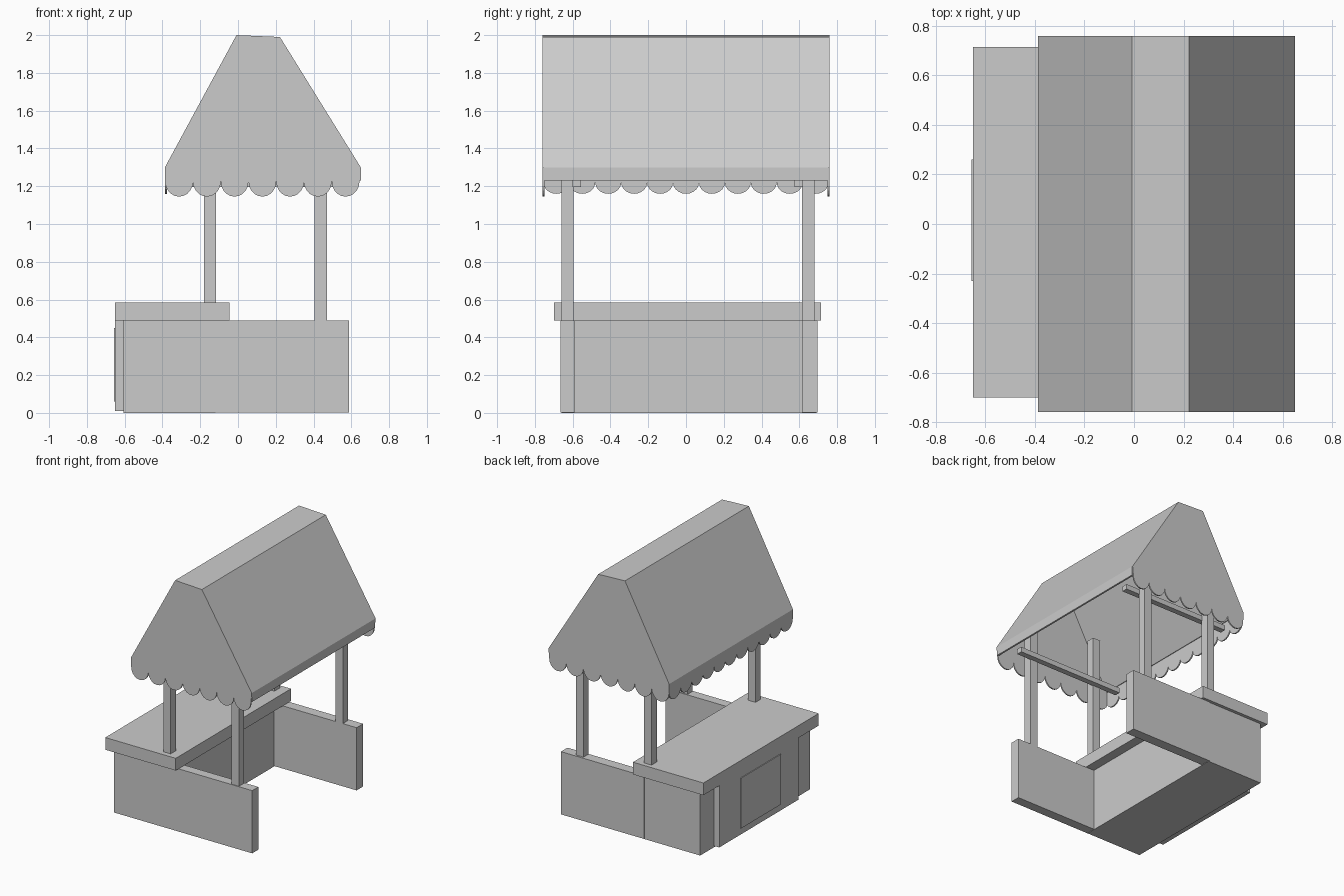
import bpy, bmesh, math

if "Cube" in bpy.data.objects:
    bpy.data.objects.remove(bpy.data.objects["Cube"])


def prism(name, pts, start, depth):
    """Extrude a closed outline; pts are 3D, depth is an offset vector."""
    bm = bmesh.new()
    vs = [bm.verts.new(p) for p in pts]
    face = bm.faces.new(vs)
    ext = bmesh.ops.extrude_face_region(bm, geom=[face])
    new = [g for g in ext["geom"] if isinstance(g, bmesh.types.BMVert)]
    bmesh.ops.translate(bm, verts=new, vec=depth)
    bmesh.ops.translate(bm, verts=bm.verts, vec=start)
    bmesh.ops.recalc_face_normals(bm, faces=bm.faces)
    me = bpy.data.meshes.new(name)
    bm.to_mesh(me)
    bm.free()
    ob = bpy.data.objects.new(name, me)
    bpy.context.collection.objects.link(ob)
    return ob


def box(name, x0, x1, y0, y1, z0, z1):
    pts = [(x0, y0, z0), (x1, y0, z0), (x1, y1, z0), (x0, y1, z0)]
    return prism(name, pts, (0, 0, 0), (0, 0, z1 - z0))


def scallops(a, b, count, z, drop, steps=10):
    """Row of rounded lobes hanging below z, running from a to b."""
    w = (b - a) / count
    pts = [(a, z)]
    for i in range(count):
        for s in range(1, steps + 1):
            t = math.pi * s / steps
            pts.append((a + w * (i + 0.5 - 0.5 * math.cos(t)),
                        z - drop * math.sin(t)))
    return pts


# Counter: body, worktop, raised front panel and its thin inset
box("counter_body", -0.605, -0.12, -0.66, 0.69, 0, 0.49)
box("counter_top", -0.65, -0.045, -0.70, 0.715, 0.49, 0.585)
box("front_panel", -0.65, -0.60, -0.45, 0.52, 0.01, 0.49)
box("front_panel_inset", -0.656, -0.64, -0.23, 0.26, 0.06, 0.45)

# Side walls, posts and roof beams at both ends
for end, w0, w1, p0, p1, b0, b1 in (
        ("front", -0.665, -0.59, -0.66, -0.595, -0.60, -0.555),
        ("back", 0.615, 0.695, 0.615, 0.68, 0.575, 0.62)):
    box(end + "_side_wall", -0.125, 0.588, w0, w1, 0.003, 0.49)
    box(end + "_counter_post", -0.18, -0.117, p0, p1, 0.58, 1.59)
    box(end + "_rear_post", 0.405, 0.47, p0, p1, 0.48, 1.58)
    box(end + "_roof_beam", -0.33, 0.59, b0, b1, 1.195, 1.235)

# Roof sheet: bent profile with a plain fascia on the open side
outer = [(0.65, 1.23), (0.65, 1.30), (0.222, 1.99), (-0.008, 2.0), (-0.387, 1.30)]
inner = [(-0.372, 1.30), (0.0, 1.986), (0.215, 1.976), (0.636, 1.297), (0.636, 1.23)]
prism("roof", [(x, 0, z) for x, z in outer + inner], (0, -0.755, 0), (0, 1.51, 0))

# Gable ends with scalloped lower edges
gable = scallops(-0.385, 0.643, 7, 1.225, 0.08) + outer[1:]
for end, y in (("front", -0.76), ("back", 0.75)):
    prism(end + "_gable", [(x, 0, z) for x, z in gable], (0, y, 0), (0, 0.01, 0))

# Scalloped valance over the counter
valance = scallops(-0.755, 0.755, 11, 1.22, 0.06) + [(0.755, 1.30), (-0.755, 1.30)]
prism("counter_valance", [(0, y, z) for y, z in valance], (-0.387, 0, 0), (0.01, 0, 0))
